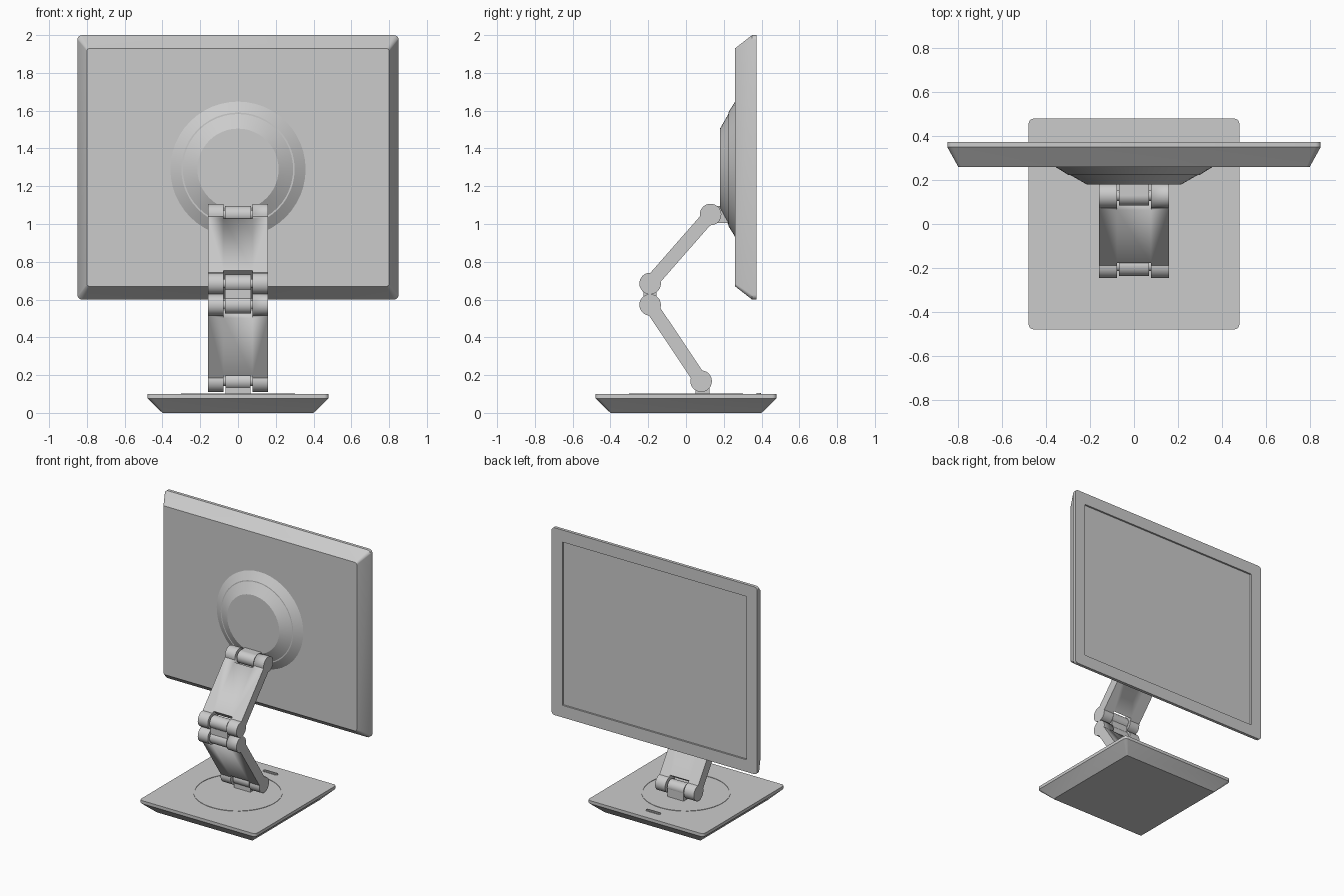
import bpy, bmesh, math
from mathutils import Vector, Matrix

cube = bpy.data.objects.get("Cube")
if cube:
    bpy.data.objects.remove(cube, do_unlink=True)

grey = bpy.data.materials.new("plain grey")
grey.use_nodes = True
COLOUR = (0.6, 0.6, 0.6, 1)
grey.diffuse_color = COLOUR
grey.node_tree.nodes["Principled BSDF"].inputs["Base Color"].default_value = COLOUR


def finish(bm, name, angle=30):
    bmesh.ops.recalc_face_normals(bm, faces=bm.faces)
    mesh = bpy.data.meshes.new(name)
    bm.to_mesh(mesh)
    bm.free()
    mesh.materials.append(grey)
    ob = bpy.data.objects.new(name, mesh)
    bpy.context.collection.objects.link(ob)
    bpy.ops.object.select_all(action="DESELECT")
    ob.select_set(True)
    bpy.context.view_layer.objects.active = ob
    bpy.ops.object.shade_smooth_by_angle(angle=math.radians(angle))
    return ob


def rounded_rect(w, h, r, n=5):
    """Outline of a rectangle with half sizes w, h and corner radius r."""
    pts = []
    for k, (sx, sy) in enumerate([(1, 1), (-1, 1), (-1, -1), (1, -1)]):
        for i in range(n + 1):
            a = math.pi / 2 * (k + i / n)
            pts.append((sx * (w - r) + r * math.cos(a), sy * (h - r) + r * math.sin(a)))
    return pts


def loft(name, loops, angle=30, closed=False):
    """Skin a list of equal 3D loops, capping the ends or joining them up."""
    bm = bmesh.new()
    rings = [[bm.verts.new(p) for p in loop] for loop in loops]
    pairs = list(zip(rings, rings[1:]))
    if closed:
        pairs.append((rings[-1], rings[0]))
    else:
        bm.faces.new(rings[0])
        bm.faces.new(rings[-1])
    for a, b in pairs:
        for i in range(len(a)):
            j = (i + 1) % len(a)
            bm.faces.new((a[i], a[j], b[j], b[i]))
    return finish(bm, name, angle)


def box(name, x, y, z):
    bm = bmesh.new()
    bmesh.ops.create_cube(bm, size=1)
    for v in bm.verts:
        v.co = [lo + (c + 0.5) * (hi - lo) for c, (lo, hi) in zip(v.co, (x, y, z))]
    return finish(bm, name)


def barrel(name, centre, r, half):
    circle = [2 * math.pi * i / 32 for i in range(32)]
    return loft(name, [[(x, centre[0] + r * math.cos(a), centre[1] + r * math.sin(a))
                        for a in circle] for x in (-half, half)])


def dumbbell(name, p, q, r, t, half):
    """Bar of half thickness t in the YZ plane, with a round knuckle at each end."""
    p, q = Vector(p), Vector(q)
    d = (q - p).normalized()
    base, open_angle = math.atan2(d.y, d.x), math.asin(t / r)
    pts, n = [], 24
    for c, start in ((q, base + math.pi), (p, base)):
        for i in range(n + 1):
            a = start + open_angle + (2 * math.pi - 2 * open_angle) * i / n
            pts.append((c.x + r * math.cos(a), c.y + r * math.sin(a)))
    return loft(name, [[(x, y, z) for y, z in pts] for x in (-half, half)])


def arm(name, p, q):
    """Folding arm whose knuckles are notched in the middle."""
    ob = dumbbell(name, p, q, 0.057, 0.036, 0.16)
    vp, vq = Vector(p), Vector(q)
    for a, b in ((vp, vq), (vq, vp)):
        d = (b - a).normalized()
        cut = box("notch_cutter", (-0.077, 0.077), (-0.08, 0.06), (-0.1, 0.1))
        turn = Matrix.Rotation(math.atan2(d.y, d.x), 4, "X")
        cut.data.transform(Matrix.Translation((0, a.x, a.y)) @ turn)
        cut.hide_render = True
        mod = ob.modifiers.new("notch", "BOOLEAN")
        mod.object, mod.operation, mod.solver = cut, "DIFFERENCE", "EXACT"
        bpy.context.view_layer.objects.active = ob
        bpy.ops.object.modifier_move_to_index(modifier=mod.name, index=0)
        bpy.ops.object.modifier_apply(modifier=mod.name)
        bpy.data.objects.remove(cut, do_unlink=True)
    return ob


def revolve(name, profile, place, closed=False, n=48):
    """Lathe (radius, offset) pairs; place maps circle coordinates to the model."""
    ring = [2 * math.pi * i / n for i in range(n)]
    return loft(name, [[place(r * math.cos(a), r * math.sin(a), h) for a in ring]
                       for r, h in profile], 15, closed)


# Base: tapered square tray
loft("base", [[(x, y, z) for x, y in rounded_rect(w, w, r)]
              for w, r, z in ((0.40, 0.01, 0), (0.48, 0.025, 0.077), (0.48, 0.025, 0.1))])

# Turntable seam and the little slot button on the base
revolve("turntable_ring", [(0.293, 0.095), (0.293, 0.103), (0.302, 0.103), (0.302, 0.095)],
        lambda a, b, h: (a, b, h), True)
loft("base_button", [[(x, y + 0.385, z) for x, y in rounded_rect(w, h, h - 0.001)]
                     for w, h, z in ((0.06, 0.012, 0.095), (0.06, 0.012, 0.106),
                                     (0.054, 0.007, 0.106), (0.054, 0.007, 0.102))])

# Arms and hinges, positions as (y, z)
foot, elbow_low, elbow_high, wrist = (0.08, 0.168), (-0.19, 0.572), (-0.19, 0.685), (0.13, 1.05)
arm("lower_arm", foot, elbow_low)
arm("upper_arm", elbow_high, wrist)
dumbbell("elbow_link", elbow_low, elbow_high, 0.047, 0.034, 0.069)
barrel("foot_knuckle", foot, 0.046, 0.067)
box("foot_block", (-0.067, 0.067), (0.05, 0.125), (0.098, 0.168))
barrel("wrist_knuckle", wrist, 0.046, 0.069)
box("wrist_block", (-0.069, 0.069), (0.13, 0.235), (1.004, 1.096))
for pin, centre in zip(("foot", "elbow_low", "elbow_high", "wrist"),
                       (foot, elbow_low, elbow_high, wrist)):
    barrel(pin + "_pin", centre, 0.025, 0.1)

# Round mounting dish with a stepped seam
revolve("mount_dish", [(0.358, 0.265), (0.358, 0.26), (0.300, 0.224), (0.292, 0.224),
                       (0.215, 0.18)], lambda a, b, h: (a, h, b + 1.29))

# Monitor housing with the recessed screen on the far side
screen_layers = [(0.80, 0.63, 0.015, 0.26), (0.85, 0.70, 0.025, 0.35),
                 (0.85, 0.70, 0.025, 0.373), (0.76, 0.61, 0.004, 0.373),
                 (0.76, 0.61, 0.004, 0.36)]
loft("monitor", [[(x, y, z + 1.3) for x, z in rounded_rect(w, h, r)]
                 for w, h, r, y in screen_layers])
